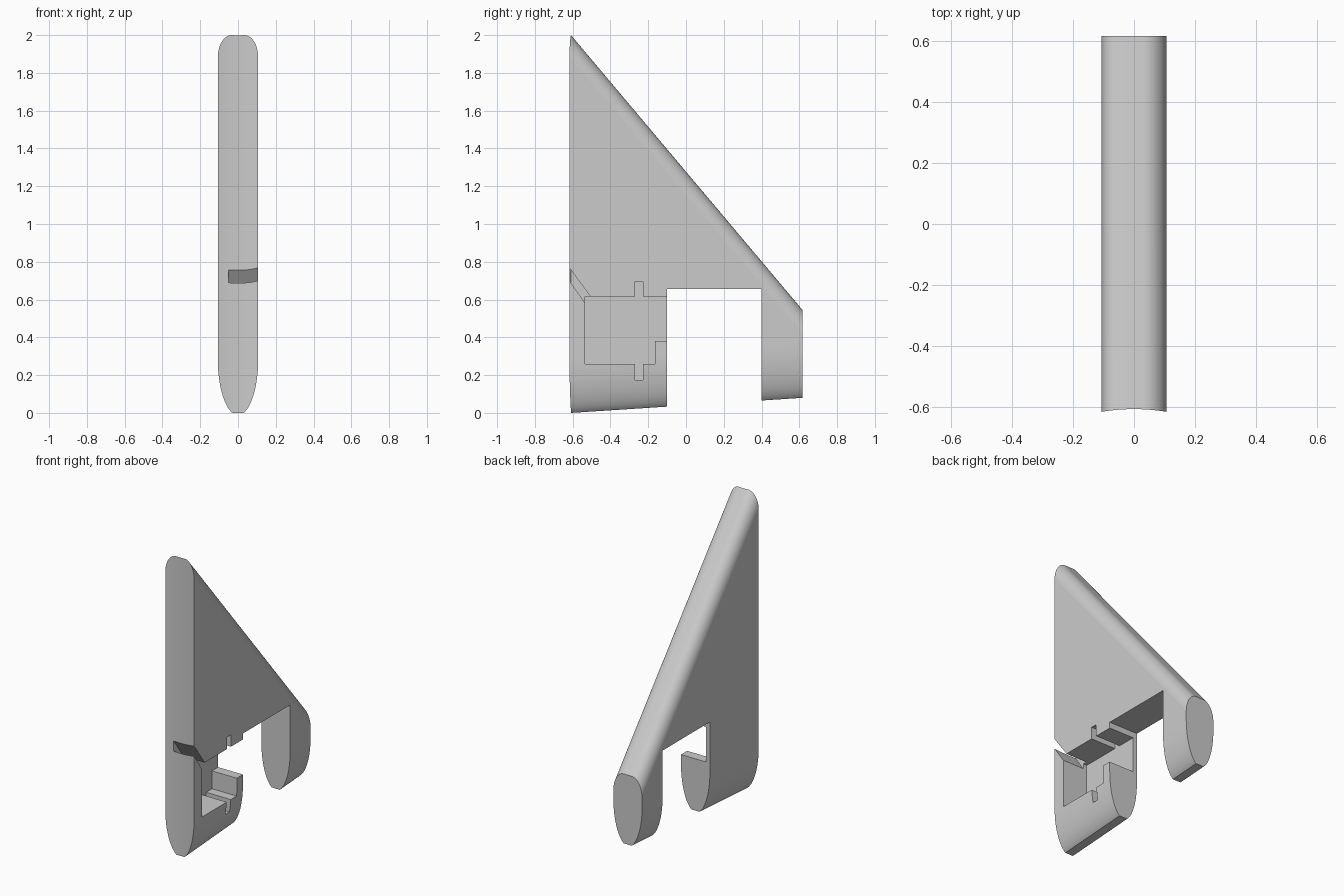
import bpy, bmesh
from math import sin, cos, pi, radians

cube = bpy.data.objects.get("Cube")
if cube:
    bpy.data.objects.remove(cube, do_unlink=True)

grey = bpy.data.materials.new("plain grey")
grey.use_nodes = True
colour = (0.6, 0.6, 0.6, 1)
grey.diffuse_color = colour
grey.node_tree.nodes["Principled BSDF"].inputs["Base Color"].default_value = colour

HALF = 0.107           # half thickness of the fin
FRONT, BACK = -0.617, 0.617


def make_object(name, bm):
    bmesh.ops.recalc_face_normals(bm, faces=bm.faces)
    mesh = bpy.data.meshes.new(name)
    bm.to_mesh(mesh)
    bm.free()
    mesh.materials.append(grey)
    obj = bpy.data.objects.new(name, mesh)
    bpy.context.collection.objects.link(obj)
    return obj


def loft(name, ring_a, ring_b):
    """Closed solid between two matching rings of points."""
    bm = bmesh.new()
    a = [bm.verts.new(p) for p in ring_a]
    b = [bm.verts.new(p) for p in ring_b]
    bm.faces.new(a)
    bm.faces.new(b)
    for i in range(len(a)):
        j = (i + 1) % len(a)
        bm.faces.new((a[i], a[j], b[j], b[i]))
    return make_object(name, bm)


def side_cutter(name, outline, x0, x1=0.3):
    """Outline of (y, z) points extruded across the thickness."""
    return loft(name, [(x0, y, z) for y, z in outline],
                [(x1, y, z) for y, z in outline])


def box_outline(y0, y1, z0, z1):
    return [(y0, z0), (y1, z0), (y1, z1), (y0, z1)]


# Fin cross-section: tapered keel below, rounded ridge above
STEPS = 14
keel_end = radians(74)
keel, ridge = [], []
for i in range(STEPS + 1):
    t = keel_end * i / STEPS
    keel.append((HALF * cos(t), 0.285 * (1 - sin(t) / sin(keel_end))))
    t = pi / 2 * i / STEPS
    ridge.append((0.03 + (HALF - 0.03) * cos(t), -0.13 * (1 - sin(t))))


def section(y):
    low = 0.065 * (y + 0.609)
    high = 2.0 - 1.187 * (y + 0.609)
    half = [(x, low + d) for x, d in reversed(keel)] + [(x, high + d) for x, d in ridge]
    return [(x, y, z) for x, z in half] + [(-x, y, z) for x, z in reversed(half)]


fin = loft("fin_body", section(FRONT - 0.03), section(BACK))

# Hollow front edge
radius = 0.64
centre = FRONT + 0.009 - radius
arc = [(radius * sin(2 * pi * i / 240), centre + radius * cos(2 * pi * i / 240))
       for i in range(240)]
cutters = [loft("front_hollow_cutter", [(x, y, -0.5) for x, y in arc],
                [(x, y, 2.5) for x, y in arc])]

# Gap between the legs, side pocket with its slots, and cable channel
cutters.append(side_cutter("leg_gap_cutter", box_outline(-0.1, 0.4, -0.3, 0.655), -0.3))
pocket = [(-0.535, 0.26), (-0.27, 0.26), (-0.27, 0.175), (-0.227, 0.175),
          (-0.227, 0.26), (-0.165, 0.26), (-0.165, 0.38), (-0.05, 0.38),
          (-0.05, 0.615), (-0.227, 0.615), (-0.227, 0.695), (-0.27, 0.695),
          (-0.27, 0.615), (-0.535, 0.615)]
cutters.append(side_cutter("pocket_cutter", pocket, -0.077))
channel = [(-0.7, 0.818), (-0.7, 0.881), (-0.48, 0.58), (-0.526, 0.57)]
cutters.append(side_cutter("channel_cutter", channel, -0.05))

bpy.context.view_layer.objects.active = fin
for cutter in cutters:
    cutter.hide_render = True
    mod = fin.modifiers.new(cutter.name, 'BOOLEAN')
    mod.operation = 'DIFFERENCE'
    mod.solver = 'EXACT'
    mod.object = cutter
    bpy.ops.object.modifier_apply(modifier=mod.name)
for cutter in cutters:
    bpy.data.objects.remove(cutter, do_unlink=True)

# Smooth rounded edges, crisp cuts
bpy.ops.object.select_all(action='DESELECT')
fin.select_set(True)
bpy.ops.object.shade_smooth_by_angle(angle=radians(30))
weighted = fin.modifiers.new("even_shading", 'WEIGHTED_NORMAL')
weighted.keep_sharp = True
